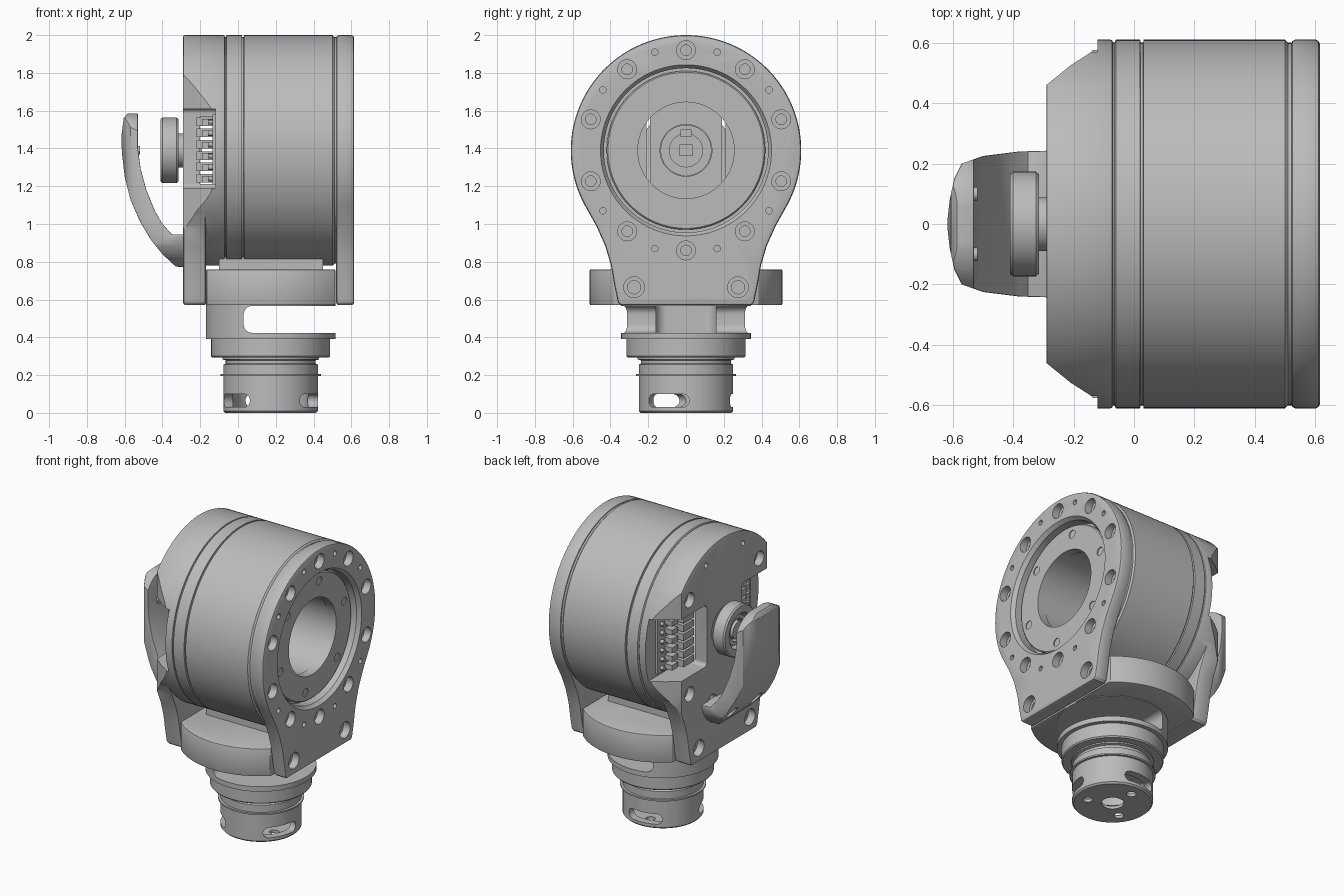
import bpy, bmesh
from math import pi, sin, cos, radians
from mathutils import Matrix

cube = bpy.data.objects.get("Cube")
if cube:
    bpy.data.objects.remove(cube)

grey = bpy.data.materials.new("machined_grey")
grey.use_nodes = True
grey.diffuse_color = (0.5, 0.5, 0.5, 1)
grey.node_tree.nodes["Principled BSDF"].inputs["Base Color"].default_value = (0.5, 0.5, 0.5, 1)

AXIS_Z = 1.39       # height of the drum axis
NECK_X = 0.173      # x position of the neck axis
R = 0.61            # drum radius


def finish(name, bm):
    bmesh.ops.remove_doubles(bm, verts=bm.verts, dist=1e-5)
    bmesh.ops.recalc_face_normals(bm, faces=bm.faces)
    mesh = bpy.data.meshes.new(name)
    bm.to_mesh(mesh)
    bm.free()
    mesh.materials.append(grey)
    ob = bpy.data.objects.new(name, mesh)
    bpy.context.collection.objects.link(ob)
    return ob


def lathe(name, profile, axis="X", centre=(0, 0, AXIS_Z), n=96):
    """Revolve a closed (height, radius) profile round the X or Z axis."""
    bm = bmesh.new()
    rings = [[bm.verts.new((r * cos(2 * pi * i / n), r * sin(2 * pi * i / n), h)) for i in range(n)]
             for h, r in profile]
    for k, ring in enumerate(rings):
        if profile[k][1] == 0 and profile[k - 1][1] == 0:
            continue
        low = rings[k - 1]
        for i in range(n):
            j = (i + 1) % n
            bm.faces.new((low[i], low[j], ring[j], ring[i]))
    turn = Matrix.Rotation(pi / 2, 4, "Y") if axis == "X" else Matrix()
    bm.transform(Matrix.Translation(centre) @ turn)
    return finish(name, bm)


def rod(name, a, b, r, axis="X", centre=(0, 0, AXIS_Z), n=64):
    return lathe(name, [(a, 0), (a, r), (b, r), (b, 0)], axis, centre, n)


def prism(name, pts, axis, a, b, matrix=None):
    """Extrude a 2D outline along an axis from a to b."""
    place = {"X": lambda u, v, w: (w, u, v), "Y": lambda u, v, w: (u, w, v),
             "Z": lambda u, v, w: (u, v, w)}[axis]
    bm = bmesh.new()
    ends = [[bm.verts.new(place(u, v, w)) for u, v in pts] for w in (a, b)]
    for e in ends:
        bm.faces.new(e)
    for i in range(len(pts)):
        bm.faces.new((ends[0][i - 1], ends[0][i], ends[1][i], ends[1][i - 1]))
    if matrix:
        bm.transform(matrix)
    return finish(name, bm)


def box(name, x, y, z):
    return prism(name, [(x[0], y[0]), (x[1], y[0]), (x[1], y[1]), (x[0], y[1])], "Z", *z)


def rounded(u0, u1, v0, v1, r, n=8):
    """Rounded rectangle outline."""
    corners = [(u1 - r, v1 - r), (u0 + r, v1 - r), (u0 + r, v0 + r), (u1 - r, v0 + r)]
    return [(cu + r * cos((q + i / n) * pi / 2), cv + r * sin((q + i / n) * pi / 2))
            for q, (cu, cv) in enumerate(corners) for i in range(n + 1)]


def bake(ob, cutters=(), operation="DIFFERENCE", bevel=0):
    """Apply a bevel and booleans, then drop the cutters."""
    if bevel:
        m = ob.modifiers.new("edge", "BEVEL")
        m.width, m.segments, m.angle_limit = bevel, 2, radians(60)
    for c in cutters:
        m = ob.modifiers.new("cut", "BOOLEAN")
        m.object, m.operation, m.solver = c, operation, "EXACT"
    bpy.context.view_layer.update()
    mesh = bpy.data.meshes.new_from_object(ob.evaluated_get(bpy.context.evaluated_depsgraph_get()))
    ob.modifiers.clear()
    ob.data = mesh
    for c in cutters:
        bpy.data.objects.remove(c)
    return ob


def bolt_hole(y, z, face, side, wide=0.05, narrow=0.028, depth=0.05):
    """Stepped cutter entering a plate whose face is at x = face."""
    prof = [(-0.05, 0), (-0.05, wide), (depth, wide), (depth, narrow), (depth + 0.03, narrow), (depth + 0.03, 0)]
    return lathe("cutter", [(face - side * h, r) for h, r in prof], "X", (0, y, z), 24)


def pin_hole(y, z, face, r=0.017):
    return rod("cutter", face - 0.04, face + 0.04, r, "X", (0, y, z), 16)


# Plate outline: a round head flowing into a narrower foot
head = [(R * cos(radians(a)), AXIS_Z + R * sin(radians(a))) for a in range(-28, 209, 4)]
flank = [(0.475, 0.99), (0.428, 0.885), (0.397, 0.78), (0.378, 0.67), (0.36, 0.585), (0.345, 0.57)]
outline = head + [(-y, z) for y, z in flank] + flank[::-1]

# Right plate with bolt circle
cuts = [lathe("cutter", [(0.4, 0), (0.4, 0.435), (0.59, 0.435), (0.625, 0.46), (0.7, 0.46), (0.7, 0)])]
for k in range(10):
    a = pi / 2 + k * pi / 5
    cuts.append(bolt_hole(0.53 * cos(a), AXIS_Z + 0.53 * sin(a), 0.615, 1))
for s in (-1, 1):
    cuts.append(bolt_hole(s * 0.275, 0.665, 0.615, 1, 0.055, 0.035))
    cuts += [pin_hole(s * y, AXIS_Z + t * z, 0.615) for t in (-1, 1) for y, z in ((0.165, 0.52), (0.44, 0.32))]
bake(prism("right_plate", outline, "X", 0.52, 0.615), cuts, bevel=0.014)

# Drum with seam grooves and an open bore
lathe("drum", [(-0.1, 0.26), (-0.1, 0.6), (-0.065, 0.6), (-0.06, R), (0.02, R), (0.022, 0.6), (0.03, 0.6),
               (0.032, R), (0.5, R), (0.51, 0.6), (0.525, 0.6), (0.525, 0.42), (0.55, 0.42), (0.556, 0.414),
               (0.556, 0.26)], n=128)
bake(lathe("output_flange", [(0.5, 0.255), (0.5, 0.42), (0.555, 0.42), (0.562, 0.413), (0.562, 0.255)], n=128),
     [bolt_hole(0.36 * cos(a), AXIS_Z + 0.36 * sin(a), 0.562, 1, 0.028, 0.018, 0.03)
      for a in (radians(18 + 60 * k) for k in range(6))])

# Left housing: round cap with bevelled flanks, side pockets and a bore
circle = [(R * cos(2 * pi * i / 96), AXIS_Z + R * sin(2 * pi * i / 96)) for i in range(96)]
cap_cuts = [lathe("cutter", [(-0.2, 0), (-0.2, 0.26), (0, 0.26), (0, 0)]), rod("cutter", -0.5, -0.1, 0.137)]
for s in (-1, 1):
    wedge = [(-0.35, s * 0.415), (-0.29, s * 0.46), (-0.21, s * 0.525), (-0.14, s * 0.57),
             (-0.1, s * 0.66), (-0.35, s * 0.66)]
    cap_cuts.append(prism("cutter", wedge, "Z", 0.9, 1.9))
    pocket = rounded(min(s * 0.19, s * 0.8), max(s * 0.19, s * 0.8), 1.19, 1.61, 0.025)
    cap_cuts.append(prism("cutter", pocket, "X", -0.4, -0.12))
    cap_cuts += [bolt_hole(s * 0.375, AXIS_Z + t * 0.32, -0.29, -1) for t in (-1, 1)]
    cap_cuts += [pin_hole(s * 0.2, 1.88, -0.29)]
foot_cuts = [box("cutter", (-1, 1), (-1, 1), (1.05, 3))]
foot_cuts += [bolt_hole(s * 0.275, 0.665, -0.29, -1, 0.055, 0.035) for s in (-1, 1)]
foot_cuts += [bolt_hole(s * 0.13, 0.93, -0.29, -1, 0.045, 0.025) for s in (-1, 1)]
cap = bake(prism("left_housing", circle, "X", -0.29, -0.07), bevel=0.008)
# the foot plate replaces the lower part of the cap's outer layer
foot = bake(prism("left_foot", outline, "X", -0.29, -0.17), foot_cuts[:1], bevel=0.012)
bake(cap, [foot], "UNION")
bake(cap, cap_cuts + foot_cuts[1:])

# Connector boards inside the side pockets
for s, side in ((-1, "front"), (1, "back")):
    def span(a, b):
        return tuple(sorted((s * a, s * b)))
    box(side + "_board", (-0.135, -0.118), span(0.21, 0.5), (1.21, 1.58))
    for i in range(6):
        z = 1.22 + i * 0.06
        box(side + "_connector", (-0.22, -0.13), span(0.23, 0.34), (z, z + 0.045))
        box(side + "_socket", (-0.19, -0.13), span(0.36, 0.42), (z, z + 0.035))
        rod(side + "_pin", -0.16, -0.13, 0.014, "X", (0, s * 0.46, z + 0.02), 12)

# Encoder wheel on the left with its hub
lathe("encoder_wheel", [(-0.35, 0), (-0.35, 0.12), (-0.41, 0.12), (-0.41, 0.165), (-0.4, 0.173), (-0.325, 0.173),
                        (-0.315, 0.165), (-0.315, 0)], n=64)
rod("encoder_post", -0.395, -0.34, 0.06)
lathe("encoder_race", [(-0.385, 0.075), (-0.385, 0.1), (-0.34, 0.1), (-0.34, 0.075)], n=48)
rod("encoder_hub", -0.32, -0.2, 0.09)
rod("hub_disc", -0.27, -0.21, 0.135)
box("sensor_chip", (-0.21, -0.19), (-0.035, 0.035), (1.36, 1.42))
box("sensor_plug", (-0.21, -0.19), (-0.03, 0.03), (1.46, 1.5))

# Curved handle: side profile trimmed by its rounded face and plan outlines
side_profile = [(-0.28, 0.77), (-0.33, 0.775), (-0.4, 0.84), (-0.46, 0.915), (-0.52, 1.015), (-0.57, 1.13),
                (-0.6, 1.25), (-0.615, 1.38), (-0.617, 1.47), (-0.605, 1.56), (-0.585, 1.585), (-0.53, 1.585),
                (-0.53, 1.4), (-0.515, 1.29), (-0.485, 1.18), (-0.44, 1.07), (-0.4, 1.0), (-0.35, 0.945),
                (-0.28, 0.945)]
plan = [(-0.2, 0.245), (-0.38, 0.24), (-0.5, 0.225), (-0.57, 0.2), (-0.595, 0.15), (-0.61, 0.08)]
handle = bake(prism("handle", side_profile, "Y", -0.3, 0.3),
              [prism("cutter", rounded(-0.245, 0.245, 0.765, 1.586, 0.2, 12), "X", -0.8, 0),
               prism("cutter", plan + [(-0.619, 0)] + [(x, -y) for x, y in plan[::-1]], "Z", 0.5, 1.8)], "INTERSECT")
bake(handle, [rod("cutter", -0.7, -0.295, 0.04, "X", (0, s * 0.13, 0.89), 24) for s in (-1, 1)], bevel=0.008)
for s in (-1, 1):
    rod("handle_pin", -0.56, -0.518, 0.022, "X", (0, s * 0.1, 1.39), 16)

# Collar between the plates, with a saddle under the drum
collar = [(min(max(NECK_X + 0.51 * cos(2 * pi * i / 96), -0.17), 0.516), 0.51 * sin(2 * pi * i / 96))
          for i in range(96)]
bake(prism("collar", collar, "Z", 0.57, 0.76), bevel=0.008)
box("saddle", (-0.1, 0.45), (-0.2, 0.2), (0.74, 0.9))

# Open-sided neck column
bake(rod("neck_column", 0.4, 0.58, 0.343, "Z", (NECK_X, 0, 0), 96),
     [prism("cutter", rounded(0.03, 0.9, 0.424, 0.566, 0.045), "Y", -0.6, 0.6),
      prism("cutter", rounded(-0.07, 0.5, -0.16, 0.16, 0.06), "Z", 0.424, 0.566)])

# Stepped spigot, hollow, with three side slots and bottom holes
spigot = lathe("spigot", [(0, 0.07), (0, 0.24), (0.01, 0.25), (0.195, 0.25), (0.195, 0.266), (0.205, 0.266),
                          (0.205, 0.25), (0.255, 0.25), (0.262, 0.238), (0.278, 0.238), (0.283, 0.256),
                          (0.292, 0.256), (0.292, 0.308), (0.3, 0.315), (0.39, 0.315), (0.39, 0.343), (0.42, 0.343),
                          (0.42, 0), (0.19, 0), (0.19, 0.2), (0.02, 0.2), (0.02, 0.07)], "Z", (NECK_X, 0, 0))
spigot_cuts = []
for deg in (-24, 96, 216):
    turn = Matrix.Translation((NECK_X, 0, 0)) @ Matrix.Rotation(radians(deg), 4, "Z")
    spigot_cuts.append(prism("cutter", rounded(-0.117, 0.117, 0.03, 0.1, 0.034), "X", 0.1, 0.3, turn))
    a = radians(deg)
    spigot_cuts.append(rod("cutter", -0.05, 0.025, 0.03, "Z", (NECK_X + 0.16 * cos(a), 0.16 * sin(a), 0), 20))
bake(spigot, spigot_cuts)

# Smooth shading with sharp edges kept
bpy.ops.object.select_all(action="DESELECT")
for ob in bpy.context.scene.objects:
    if ob.type == "MESH":
        ob.select_set(True)
        bpy.context.view_layer.objects.active = ob
bpy.ops.object.shade_smooth_by_angle(angle=radians(30))
